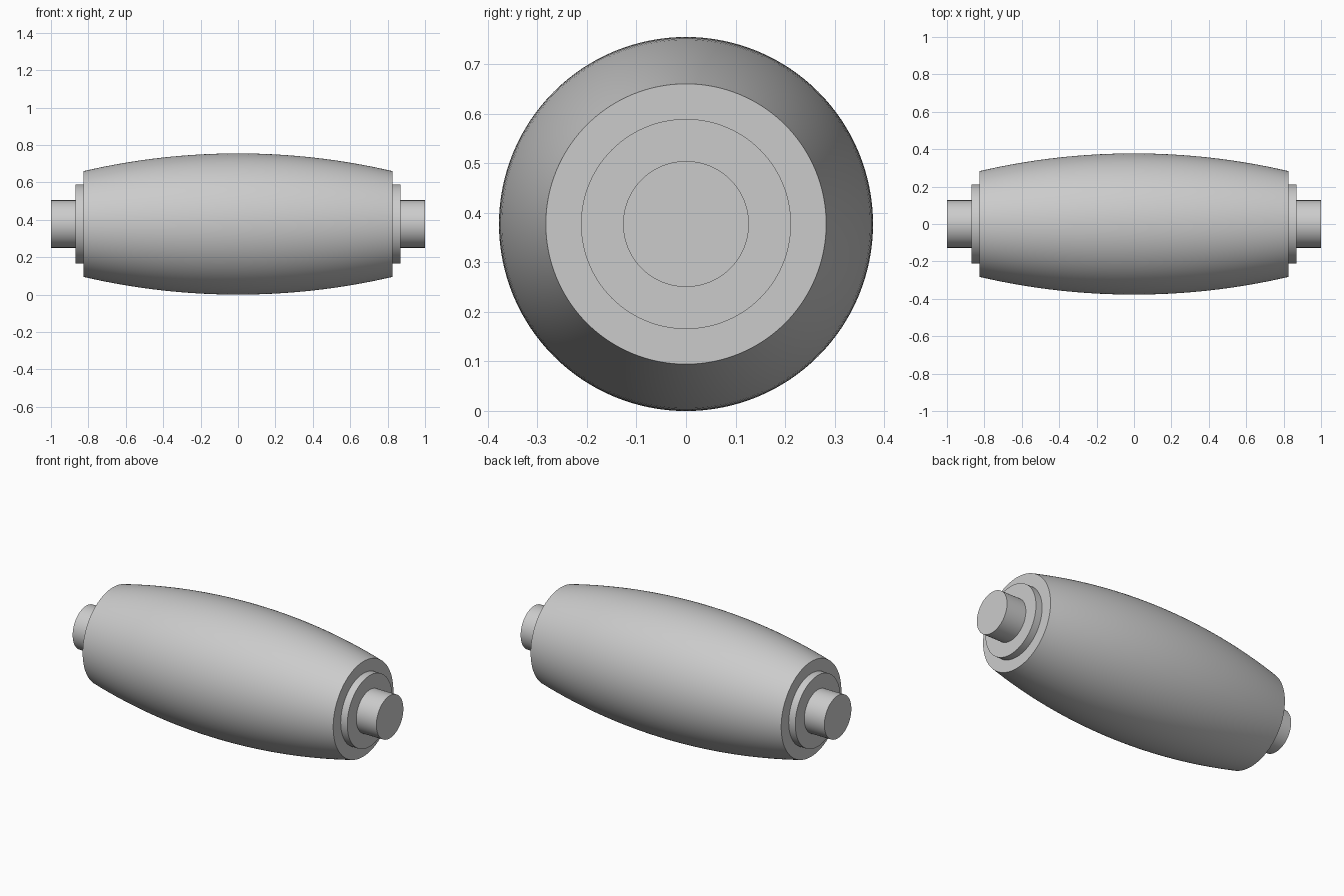
import bpy, bmesh, math

if "Cube" in bpy.data.objects:
    bpy.data.objects.remove(bpy.data.objects["Cube"])

R_MID, R_END, HALF = 0.3775, 0.283, 0.825
SIDES = 128

grey = bpy.data.materials.new("plain grey")
grey.diffuse_color = (0.6, 0.6, 0.6, 1)
grey.use_nodes = True
grey.node_tree.nodes["Principled BSDF"].inputs["Base Color"].default_value = grey.diffuse_color


def lathe(name, profile):
    """Solid of revolution about the x axis from (x, radius) points, with capped ends."""
    bm = bmesh.new()
    rings = []
    for x, r in profile:
        rings.append([bm.verts.new((x, r * math.cos(2 * math.pi * i / SIDES),
                                    r * math.sin(2 * math.pi * i / SIDES)))
                      for i in range(SIDES)])
    for a, b in zip(rings, rings[1:]):
        for i in range(SIDES):
            j = (i + 1) % SIDES
            bm.faces.new((a[i], a[j], b[j], b[i]))
    bm.faces.new(rings[0])
    bm.faces.new(rings[-1])
    bmesh.ops.recalc_face_normals(bm, faces=bm.faces)
    mesh = bpy.data.meshes.new(name)
    bm.to_mesh(mesh)
    bm.free()
    mesh.materials.append(grey)
    obj = bpy.data.objects.new(name, mesh)
    obj.location.z = R_MID
    bpy.context.collection.objects.link(obj)
    bpy.ops.object.select_all(action='DESELECT')
    obj.select_set(True)
    bpy.context.view_layer.objects.active = obj
    bpy.ops.object.shade_smooth_by_angle(angle=math.radians(30))
    return obj


# Barrel with a circular-arc crown
drop = R_MID - R_END
arc = (HALF ** 2 + drop ** 2) / (2 * drop)
steps = 32
xs = [-HALF + 2 * HALF * i / steps for i in range(steps + 1)]
lathe("roller_barrel", [(x, R_MID - arc + math.sqrt(arc ** 2 - x ** 2)) for x in xs])

# Collar and axle stub on each end
for side, s in (("left", -1), ("right", 1)):
    lathe(side + "_collar", [(s * HALF, 0.212), (s * 0.868, 0.212)])
    lathe(side + "_axle_stub", [(s * 0.868, 0.127), (s * 1.0, 0.127)])
